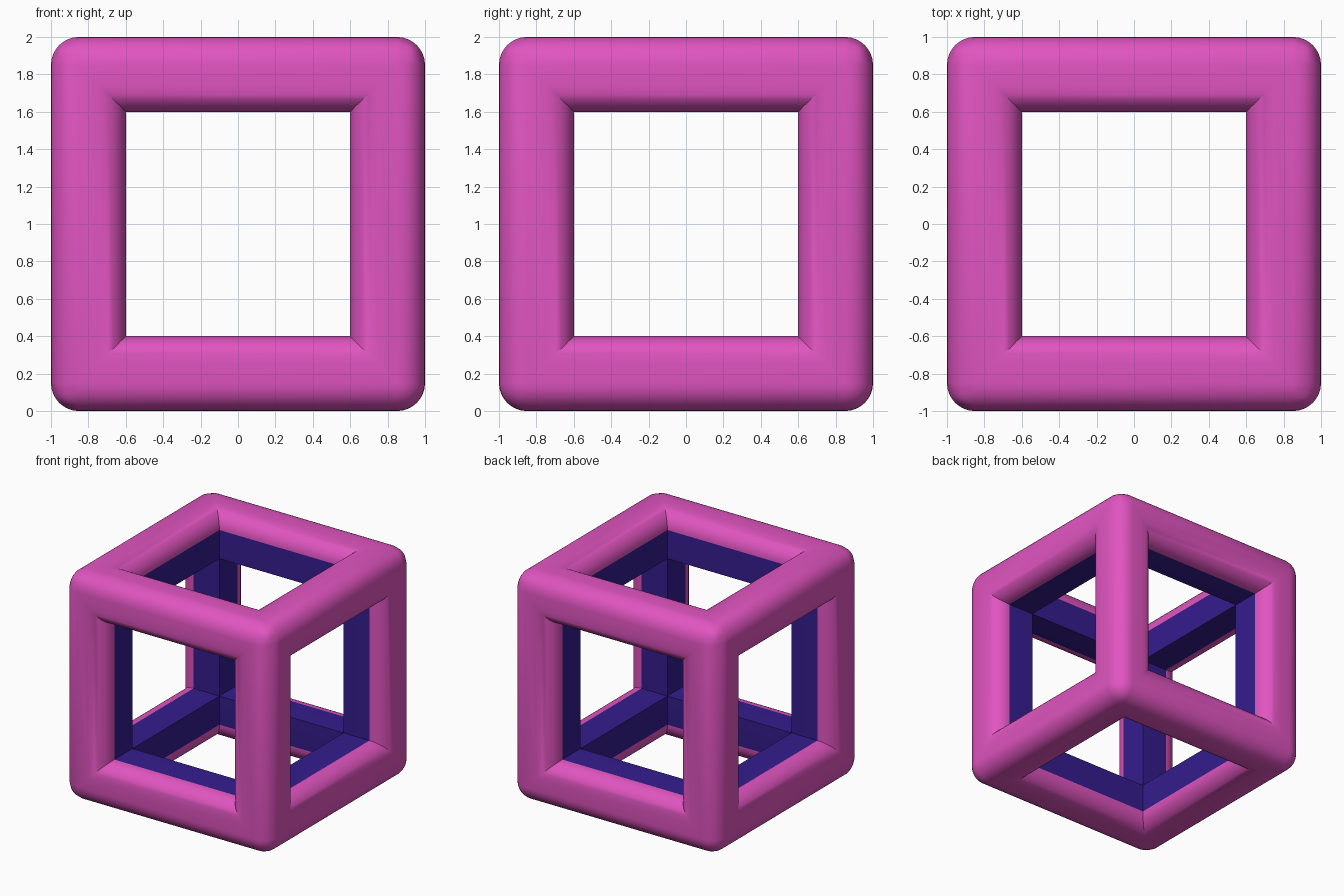
import bpy, bmesh, math

if "Cube" in bpy.data.objects:
    bpy.data.objects.remove(bpy.data.objects["Cube"])

BAR, RADIUS = 0.4, 0.15


def material(name, color):
    m = bpy.data.materials.new(name)
    m.diffuse_color = (*color, 1)
    m.use_nodes = True
    m.node_tree.nodes["Principled BSDF"].inputs["Base Color"].default_value = m.diffuse_color
    return m


bm = bmesh.new()
bmesh.ops.create_cube(bm, size=2)
cube_edges = list(bm.edges)
openings = list(bm.faces)

# mitred outer faces, then square openings sunk to the inner cavity
bmesh.ops.inset_individual(bm, faces=openings, thickness=BAR, use_even_offset=True)
rim_edges = list({e for f in openings for e in f.edges})
walls = bmesh.ops.inset_individual(bm, faces=openings, thickness=0, depth=-BAR)["faces"]
for f in walls:
    f.material_index = 1
bmesh.ops.delete(bm, geom=openings, context='FACES')
bmesh.ops.remove_doubles(bm, verts=bm.verts, dist=0.001)

# outer edges and opening rims are rounded; inner cavity edges stay sharp
sharp = []
for e in bm.edges:
    mats = {f.material_index for f in e.link_faces}
    on_cube_edge = all(sum(abs(c) > 0.99 for c in v.co) >= 2 for v in e.verts)
    if len(mats) == 2 or on_cube_edge:
        sharp.append(e)
bmesh.ops.bevel(bm, geom=sharp, offset=RADIUS, offset_type='OFFSET', segments=8,
                profile=0.5, affect='EDGES', material=0, clamp_overlap=False)
bmesh.ops.recalc_face_normals(bm, faces=bm.faces)
bmesh.ops.translate(bm, verts=bm.verts, vec=(0, 0, 1))

# cube frame object
mesh = bpy.data.meshes.new("cube_frame")
bm.to_mesh(mesh)
bm.free()
mesh.materials.append(material("pink_outside", (0.75, 0.09, 0.53)))
mesh.materials.append(material("blue_inside", (0.035, 0.012, 0.27)))
frame = bpy.data.objects.new("cube_frame", mesh)
bpy.context.collection.objects.link(frame)
bpy.context.view_layer.objects.active = frame
frame.select_set(True)
bpy.ops.object.shade_smooth_by_angle(angle=math.radians(30))
